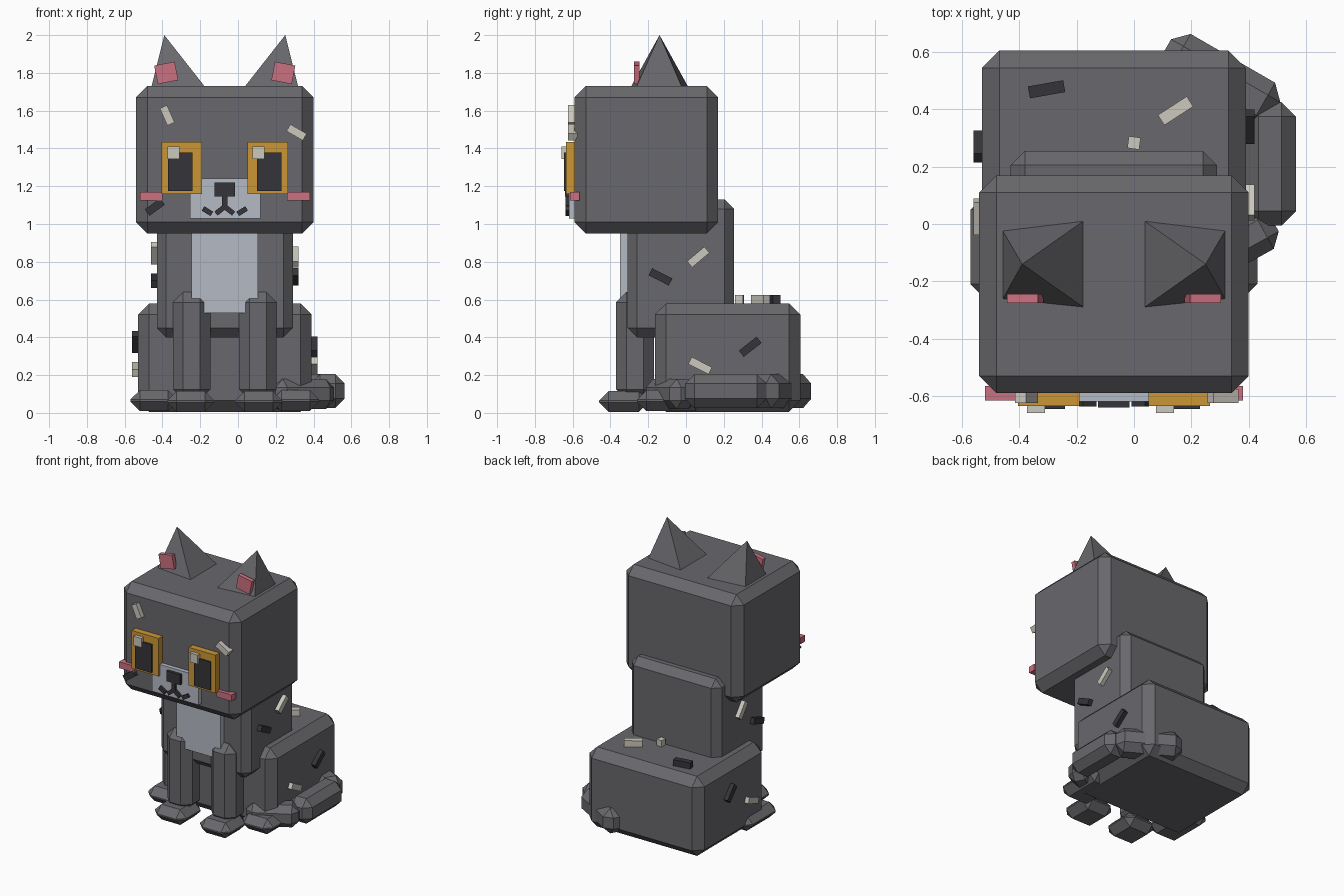
import bpy, bmesh, math
from mathutils import Matrix, Vector

if "Cube" in bpy.data.objects:
    bpy.data.objects.remove(bpy.data.objects["Cube"])

CX = -0.07  # symmetry plane of the body


def material(name, rgb):
    m = bpy.data.materials.new(name)
    m.diffuse_color = (*rgb, 1)
    m.use_nodes = True
    m.node_tree.nodes["Principled BSDF"].inputs["Base Color"].default_value = m.diffuse_color
    return m


GREY = material("charcoal_fur", (0.140, 0.140, 0.153))
PALE = material("pale_grey_fur", (0.46, 0.50, 0.56))
AMBER = material("amber", (0.60, 0.31, 0.035))
BLACK = material("near_black", (0.036, 0.036, 0.042))
PINK = material("pink", (0.60, 0.165, 0.22))
CREAM = material("cream", (0.60, 0.58, 0.51))


def finish(name, bm, mat):
    bmesh.ops.recalc_face_normals(bm, faces=bm.faces[:])
    me = bpy.data.meshes.new(name)
    bm.to_mesh(me)
    bm.free()
    me.materials.append(mat)
    ob = bpy.data.objects.new(name, me)
    bpy.context.collection.objects.link(ob)
    return ob


def box(name, centre, size, mat, bevel=0.0, axis='Z', angle=0.0):
    """Box, optionally chamfered, turned by angle (degrees) about one axis."""
    bm = bmesh.new()
    bmesh.ops.create_cube(bm, size=1)
    bmesh.ops.scale(bm, vec=size, verts=bm.verts[:])
    if bevel:
        bmesh.ops.bevel(bm, geom=bm.edges[:], offset=bevel, segments=1,
                        affect='EDGES', profile=0.5)
    bm.transform(Matrix.Translation(centre) @
                 Matrix.Rotation(math.radians(angle), 4, axis))
    return finish(name, bm, mat)


def span(name, x, y, z, mat, bevel=0.0):
    """Box given by its (min, max) range along each axis."""
    r = (x, y, z)
    return box(name, [(a + b) / 2 for a, b in r], [b - a for a, b in r], mat, bevel)


def ear(name, s):
    """Four-sided pyramid leaning outwards."""
    bm = bmesh.new()
    z = 1.72
    base = [bm.verts.new((CX + s * x, y, z)) for x, y in
            ((0.10, 0.015), (0.10, -0.295), (0.39, -0.265), (0.39, -0.02))]
    tip = bm.verts.new((CX + s * 0.32, -0.14, 2.0))
    bm.faces.new(base)
    for i in range(4):
        bm.faces.new((base[i], base[(i + 1) % 4], tip))
    finish(name, bm, GREY)


# Main masses
span("head", (-0.54, 0.40), (-0.59, 0.17), (0.95, 1.73), GREY, 0.06)
span("torso", (-0.43, 0.29), (-0.31, 0.255), (0.40, 1.13), GREY, 0.05)
span("haunches", (-0.53, 0.39), (-0.165, 0.605), (0.005, 0.58), GREY, 0.06)
span("chest_patch", (-0.245, 0.105), (-0.35, -0.29), (0.53, 1.0), PALE)
span("muzzle", (-0.255, 0.12), (-0.62, -0.57), (1.03, 1.24), PALE)
span("nose", (-0.125, -0.015), (-0.64, -0.6), (1.145, 1.22), BLACK)
span("mouth_line", (-0.084, -0.056), (-0.637, -0.6), (1.08, 1.15), BLACK)

# Mirrored parts
for s, side in ((-1, "left"), (1, "right")):
    ear("ear_" + side, s)
    box("inner_ear_" + side, (CX + s * 0.31, -0.26, 1.80), (0.11, 0.03, 0.10),
        PINK, axis='Y', angle=s * 11)
    box("front_leg_" + side, (CX + s * 0.175, -0.27, 0.355), (0.20, 0.20, 0.57), GREY, 0.055)
    box("front_paw_" + side, (CX + s * 0.18, -0.33, 0.06), (0.25, 0.26, 0.11), GREY, 0.05)
    box("hind_paw_" + side, (CX + s * 0.375, -0.08, 0.065), (0.25, 0.36, 0.11), GREY, 0.05)
    box("eye_" + side, (CX + s * 0.228, -0.61, 1.297), (0.215, 0.05, 0.275), AMBER)
    box("pupil_" + side, (CX + s * 0.235, -0.62, 1.277), (0.13, 0.05, 0.205), BLACK)
    box("blush_" + side, (CX + s * 0.39, -0.59, 1.147), (0.12, 0.05, 0.046), PINK)
    box("mouth_inner_" + side, (CX + s * 0.025, -0.62, 1.072), (0.055, 0.034, 0.027),
        BLACK, axis='Y', angle=s * 38)
    box("mouth_outer_" + side, (CX + s * 0.092, -0.62, 1.068), (0.055, 0.034, 0.027),
        BLACK, axis='Y', angle=-s * 32)

# Eye highlights sit on the same side of both eyes
for x, side in ((-0.342, "left"), (0.108, "right")):
    box("eye_glint_" + side, (x, -0.635, 1.378), (0.063, 0.05, 0.066), CREAM)

# Tail: chamfered blocks wrapping round the right side
box("tail_root", (0.30, 0.50, 0.115), (0.44, 0.18, 0.18), GREY, 0.05, 'Z', -30)
box("tail_middle", (0.475, 0.21, 0.115), (0.18, 0.43, 0.18), GREY, 0.05)
box("tail_tip", (0.335, -0.08, 0.10), (0.35, 0.16, 0.16), GREY, 0.045, 'Z', 29)

# Fur flecks: material, centre, thin axis, angle, length
T = 0.05
flecks = [
    (CREAM, (-0.375, -0.60, 1.575), 'Y', 66, 0.10),
    (CREAM, (0.31, -0.60, 1.485), 'Y', 30, 0.10),
    (BLACK, (-0.44, -0.59, 1.09), 'Y', -36, 0.10),
    (BLACK, (0.295, -0.135, 0.72), 'X', -27, 0.12),
    (CREAM, (0.295, 0.065, 0.825), 'X', 40, 0.12),
    (CREAM, (0.395, 0.075, 0.25), 'X', -27, 0.12),
    (BLACK, (0.395, 0.34, 0.35), 'X', 38, 0.12),
    (CREAM, (-0.435, 0.0, 0.845), 'X', -52, 0.12),
    (BLACK, (-0.435, -0.18, 0.70), 'X', 18, 0.12),
    (BLACK, (-0.535, 0.27, 0.375), 'X', -48, 0.12),
    (CREAM, (-0.535, 0.025, 0.23), 'X', 20, 0.12),
    (BLACK, (-0.305, 0.47, 0.60), 'Z', 10, 0.125),
    (CREAM, (0.145, 0.395, 0.60), 'Z', 33, 0.12),
    (CREAM, (0.0, 0.283, 0.60), 'Z', -8, 0.042),
]
for i, (mat, pos, axis, ang, length) in enumerate(flecks):
    size = {'X': (T, length, 0.042), 'Y': (length, T, 0.042), 'Z': (length, 0.042, T)}[axis]
    box(f"fur_fleck_{i + 1}", pos, size, mat, axis=axis, angle=ang)
